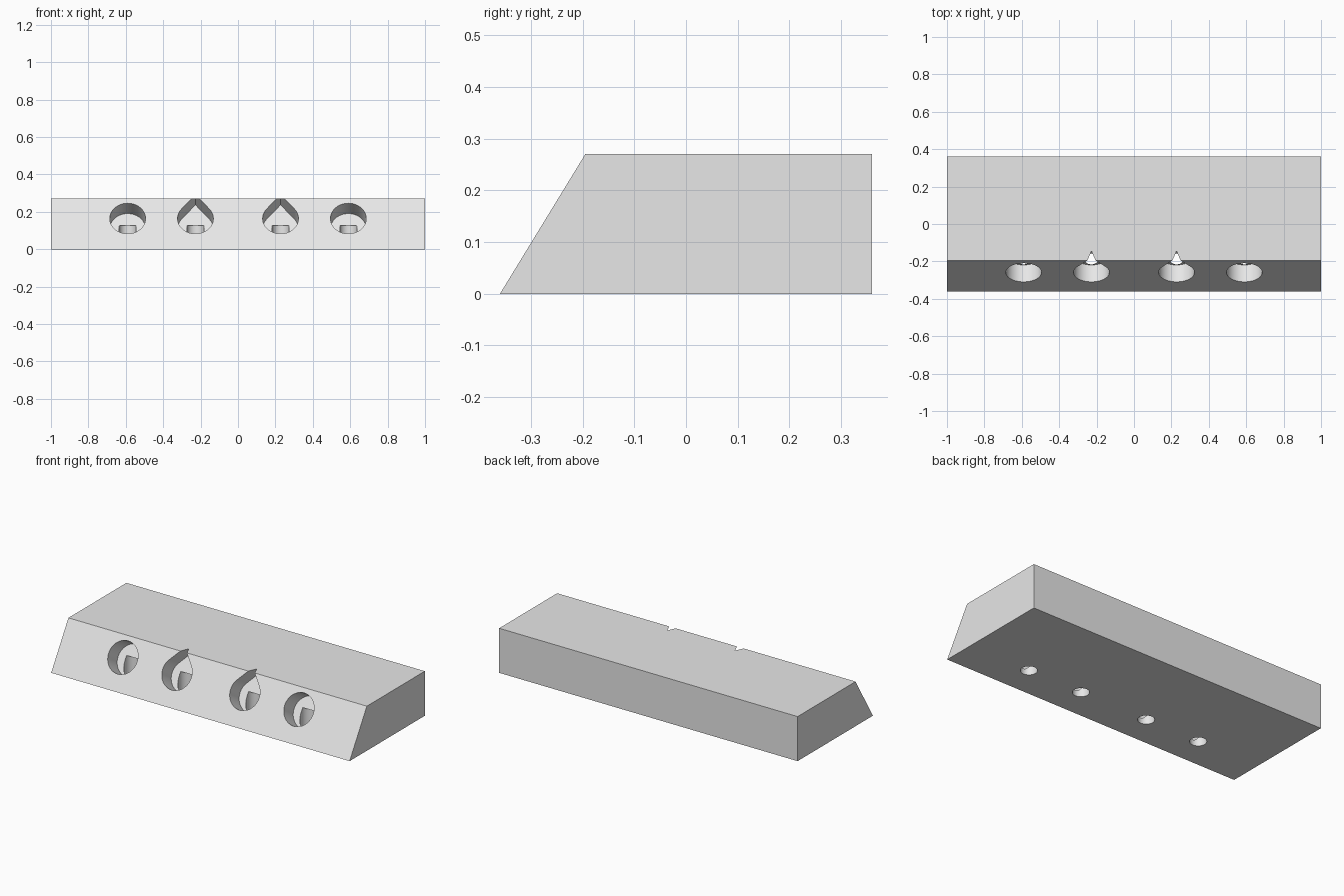
import bpy
import math
from mathutils import Matrix, Vector

cube = bpy.data.objects.get("Cube")
if cube:
    bpy.data.objects.remove(cube, do_unlink=True)

# Main dimensions
HALF_LENGTH, HALF_DEPTH, HEIGHT = 1.0, 0.36, 0.27
TOP_FRONT_Y = -0.195
BORE_RADIUS, BORE_DEPTH, BORE_Z = 0.0955, 0.106, 0.1645
PEAK = 0.15
PIN_RADIUS, PIN_TOP, PIN_Y = 0.046, 0.126, -0.17
SEGMENTS = 64

grey = bpy.data.materials.new("light grey")
grey.use_nodes = True
colour = (0.8, 0.8, 0.8, 1)
grey.diffuse_color = colour
grey.node_tree.nodes["Principled BSDF"].inputs["Base Color"].default_value = colour


def prism(name, outline, start, end, matrix):
    """Extrude a counter-clockwise 2D outline along local z."""
    n = len(outline)
    verts = [matrix @ Vector((u, v, w)) for w in (start, end) for u, v in outline]
    faces = [list(range(n))[::-1], list(range(n, 2 * n))]
    faces += [(i, (i + 1) % n, n + (i + 1) % n, n + i) for i in range(n)]
    mesh = bpy.data.meshes.new(name)
    mesh.from_pydata(verts, [], faces)
    mesh.materials.append(grey)
    obj = bpy.data.objects.new(name, mesh)
    bpy.context.collection.objects.link(obj)
    return obj


def circle(radius, first=0.0, sweep=2 * math.pi, closed=False):
    steps = SEGMENTS - 1 if closed else SEGMENTS
    angles = [first + sweep * i / steps for i in range(SEGMENTS)]
    return [(radius * math.cos(a), radius * math.sin(a)) for a in angles]


def teardrop(radius, peak):
    """Circle whose upper side runs along tangents to a point."""
    half = math.acos(radius / peak)
    start = math.pi / 2 + half
    return circle(radius, start, 2 * (math.pi - half), True) + [(0, peak)]


def cut(target, cutter):
    cutter.hide_render = True
    mod = target.modifiers.new("cut", "BOOLEAN")
    mod.operation, mod.solver, mod.object = "DIFFERENCE", "EXACT", cutter
    bpy.context.view_layer.objects.active = target
    bpy.ops.object.modifier_apply(modifier=mod.name)
    bpy.data.objects.remove(cutter, do_unlink=True)


# Block with a sloping front, extruded along x
side = [(-HALF_DEPTH, 0), (HALF_DEPTH, 0), (HALF_DEPTH, HEIGHT), (TOP_FRONT_Y, HEIGHT)]
along_x = Matrix(((0, 0, 1, 0), (1, 0, 0, 0), (0, 1, 0, 0), (0, 0, 0, 1)))
block = prism("sloped_block", side, -HALF_LENGTH, HALF_LENGTH, along_x)

# Bore frame: local y climbs the slope, local z points out of it
run = TOP_FRONT_Y + HALF_DEPTH
up = Vector((0, run, HEIGHT)).normalized()
out = Vector((1, 0, 0)).cross(up)
bore_y = -HALF_DEPTH + run * BORE_Z / HEIGHT

# Round outer bores, teardrop inner bores, each with a pin hole from below
for x, outline in ((0.59, circle(BORE_RADIUS)), (0.2275, teardrop(BORE_RADIUS, PEAK))):
    for sx in (-x, x):
        frame = Matrix((Vector((1, 0, 0)), up, out)).transposed().to_4x4()
        frame.translation = (sx, bore_y, BORE_Z)
        cut(block, prism("bore_cutter", outline, -BORE_DEPTH, 0.1, frame))
        pin = Matrix.Translation((sx, PIN_Y, 0))
        cut(block, prism("pin_cutter", circle(PIN_RADIUS), -0.05, PIN_TOP, pin))

# Smooth bore walls, crisp edges
bpy.ops.object.select_all(action="DESELECT")
block.select_set(True)
bpy.context.view_layer.objects.active = block
bpy.ops.object.shade_smooth_by_angle(angle=math.radians(30))
